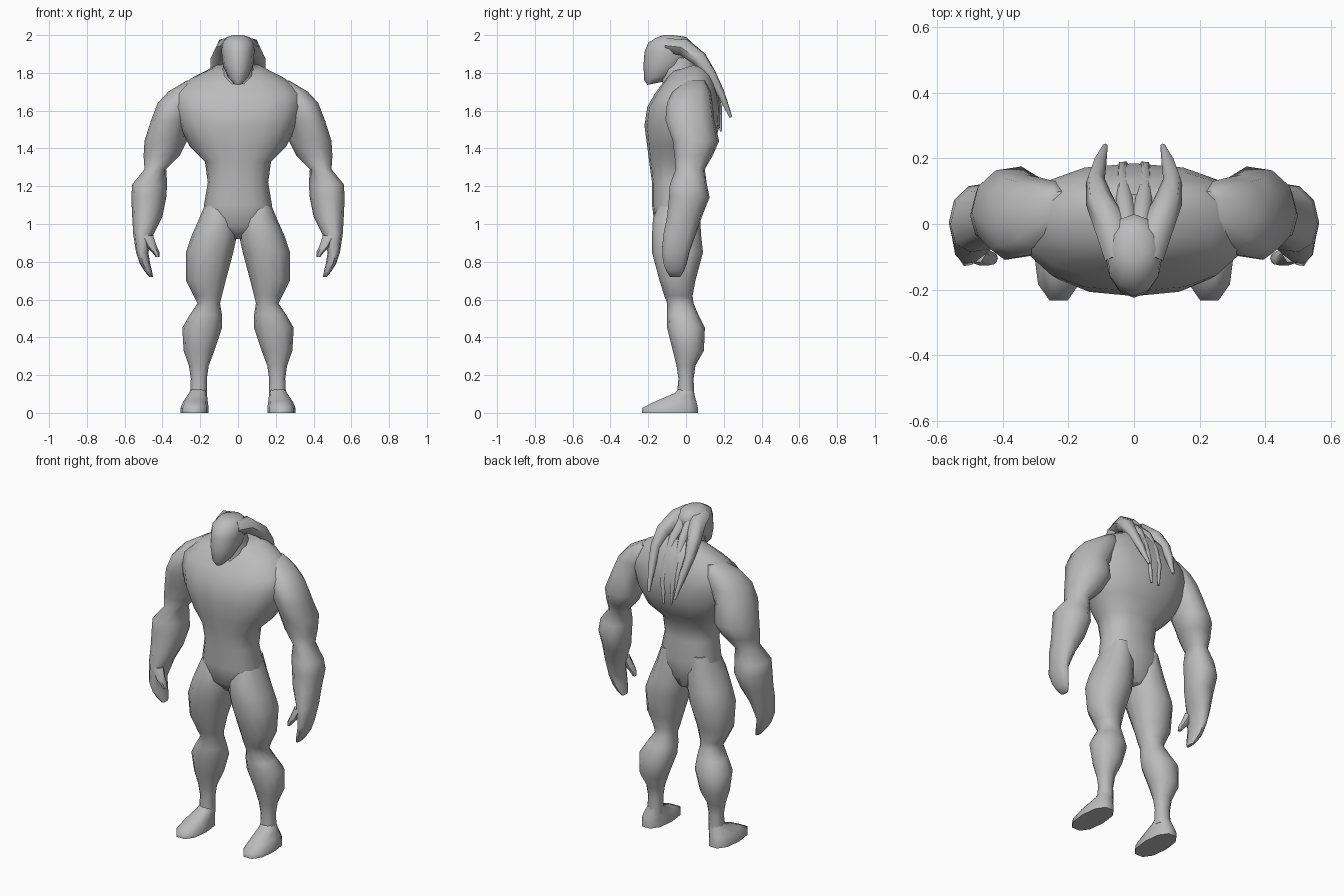
import bpy, bmesh, math

skin = bpy.data.materials.new("grey_skin")
skin.diffuse_color = (0.5, 0.5, 0.5, 1)


def finish(ob, angle=60):
    ob.data.materials.clear()
    ob.data.materials.append(skin)
    bpy.ops.object.select_all(action='DESELECT')
    ob.select_set(True)
    bpy.context.view_layer.objects.active = ob
    bpy.ops.object.shade_smooth_by_angle(angle=math.radians(angle))


def loft(name, rings, sides=12, power=1.0, side=1, shear=0.0):
    """Skin rings of (z, x0, x1, y0, y1[, tilt]); tilt raises z along y."""
    bm = bmesh.new()
    loops = []
    for z, x0, x1, y0, y1, *tilt in rings:
        cx, cy, rx, ry = (x0 + x1) / 2, (y0 + y1) / 2, (x1 - x0) / 2, (y1 - y0) / 2
        t = tilt[0] if tilt else 0
        loop = []
        for i in range(sides):
            a = 2 * math.pi * i / sides
            c, s = math.cos(a), math.sin(a)
            dx = rx * math.copysign(abs(c) ** power, c)
            dy = ry * math.copysign(abs(s) ** power, s)
            loop.append(bm.verts.new((side * (cx + dx), cy + dy + shear * dx, z + t * dy)))
        loops.append(loop)
    for a, b in zip(loops, loops[1:]):
        for i in range(sides):
            j = (i + 1) % sides
            bm.faces.new((a[i], a[j], b[j], b[i]))
    bm.faces.new(loops[0])
    bm.faces.new(loops[-1])
    bmesh.ops.recalc_face_normals(bm, faces=bm.faces)
    me = bpy.data.meshes.new(name)
    bm.to_mesh(me)
    bm.free()
    ob = bpy.data.objects.new(name, me)
    bpy.context.collection.objects.link(ob)
    finish(ob)
    return ob


def tendril(name, points, side):
    """Tapered tube through (x, y, z, radius) points."""
    cu = bpy.data.curves.new(name, 'CURVE')
    cu.dimensions = '3D'
    cu.bevel_depth = 1
    cu.bevel_resolution = 1
    cu.use_fill_caps = True
    sp = cu.splines.new('POLY')
    sp.points.add(len(points) - 1)
    for p, (x, y, z, r) in zip(sp.points, points):
        p.co = (side * x, y, z, 1)
        p.radius = r
    ob = bpy.data.objects.new(name, cu)
    bpy.context.collection.objects.link(ob)
    bpy.ops.object.select_all(action='DESELECT')
    ob.select_set(True)
    bpy.context.view_layer.objects.active = ob
    bpy.ops.object.convert(target='MESH')
    finish(bpy.context.object)


def sym(rows):
    return [(z, -x, x, *rest) for z, x, *rest in rows]


# torso: narrow waist, flaring back, sloping shoulders
loft("torso", sym([
    (0.92, 0.05, -0.10, 0.03), (0.99, 0.17, -0.165, 0.06),
    (1.10, 0.18, -0.18, 0.08), (1.22, 0.16, -0.18, 0.06),
    (1.33, 0.175, -0.195, 0.07), (1.41, 0.255, -0.205, 0.14),
    (1.52, 0.31, -0.22, 0.18), (1.62, 0.34, -0.205, 0.185),
    (1.69, 0.34, -0.165, 0.17), (1.77, 0.25, -0.12, 0.14, 0.15),
    (1.83, 0.12, -0.08, 0.09, 0.3)]), 16, 0.85)

# neck and head with a pointed chin
loft("neck", sym([(1.72, 0.11, -0.13, 0.09), (1.80, 0.085, -0.13, 0.06),
                  (1.88, 0.07, -0.13, 0.04)]), 10)
loft("head", sym([
    (1.745, 0.025, -0.205, -0.12, 0.2), (1.78, 0.055, -0.222, -0.06, 0.2),
    (1.84, 0.08, -0.225, 0.0), (1.91, 0.087, -0.22, 0.03),
    (1.96, 0.085, -0.20, 0.03), (1.99, 0.06, -0.15, 0.0),
    (2.0, 0.025, -0.12, -0.07)]), 12)

for side, tag in ((1, "left"), (-1, "right")):
    # hanging head tendrils
    tendril("outer_tendril_" + tag, [
        (0.045, -0.10, 1.945, 0.045), (0.07, -0.01, 1.935, 0.05),
        (0.105, 0.07, 1.875, 0.043), (0.118, 0.13, 1.795, 0.03),
        (0.105, 0.185, 1.69, 0.022), (0.088, 0.238, 1.565, 0.008)], side)
    tendril("inner_tendril_" + tag, [
        (0.02, -0.01, 1.94, 0.03), (0.03, 0.08, 1.86, 0.025),
        (0.035, 0.14, 1.74, 0.02), (0.035, 0.175, 1.62, 0.017),
        (0.025, 0.185, 1.49, 0.006)], side)

    # shoulder, upper arm, forearm and curled fingers
    loft("arm_" + tag, [
        (1.76, 0.20, 0.27, 0.0, 0.10), (1.70, 0.18, 0.37, -0.07, 0.13),
        (1.64, 0.21, 0.425, -0.10, 0.14), (1.55, 0.26, 0.46, -0.11, 0.15),
        (1.44, 0.27, 0.495, -0.07, 0.175), (1.36, 0.31, 0.50, -0.06, 0.14),
        (1.29, 0.38, 0.495, -0.055, 0.10), (1.21, 0.375, 0.56, -0.085, 0.11),
        (1.14, 0.38, 0.565, -0.09, 0.125), (1.04, 0.40, 0.56, -0.10, 0.085),
        (0.95, 0.445, 0.555, -0.12, 0.055), (0.85, 0.475, 0.54, -0.13, 0.02),
        (0.79, 0.465, 0.52, -0.12, 0.005), (0.75, 0.455, 0.495, -0.105, -0.01),
        (0.72, 0.45, 0.47, -0.085, -0.03)], 10, 0.9, side, -0.15)
    loft("thumb_" + tag, [
        (0.94, 0.45, 0.52, -0.12, -0.06), (0.88, 0.43, 0.485, -0.13, -0.075),
        (0.85, 0.415, 0.455, -0.125, -0.085), (0.825, 0.415, 0.435, -0.12, -0.09)],
        6, 1, side)

    # thigh, knee and calf
    loft("leg_" + tag, [
        (1.14, 0.05, 0.16, -0.13, 0.06), (1.03, 0.01, 0.205, -0.175, 0.075),
        (0.94, 0.005, 0.245, -0.18, 0.08), (0.85, 0.025, 0.275, -0.18, 0.09),
        (0.70, 0.065, 0.275, -0.14, 0.05), (0.62, 0.085, 0.235, -0.115, 0.035),
        (0.58, 0.095, 0.215, -0.10, 0.04), (0.52, 0.085, 0.255, -0.10, 0.065),
        (0.45, 0.085, 0.295, -0.10, 0.10), (0.33, 0.125, 0.288, -0.07, 0.095),
        (0.25, 0.155, 0.26, -0.05, 0.05), (0.18, 0.165, 0.25, -0.04, 0.04),
        (0.08, 0.165, 0.255, -0.05, 0.045)], 12, 0.9, side)

    # foot with a flat sole and low pointed toe
    loft("foot_" + tag, [
        (0.0, 0.155, 0.305, -0.24, 0.07), (0.025, 0.155, 0.305, -0.24, 0.07),
        (0.06, 0.16, 0.29, -0.165, 0.06, -0.02), (0.105, 0.165, 0.26, -0.06, 0.045),
        (0.125, 0.17, 0.25, -0.045, 0.04)], 10, 0.85, side)
